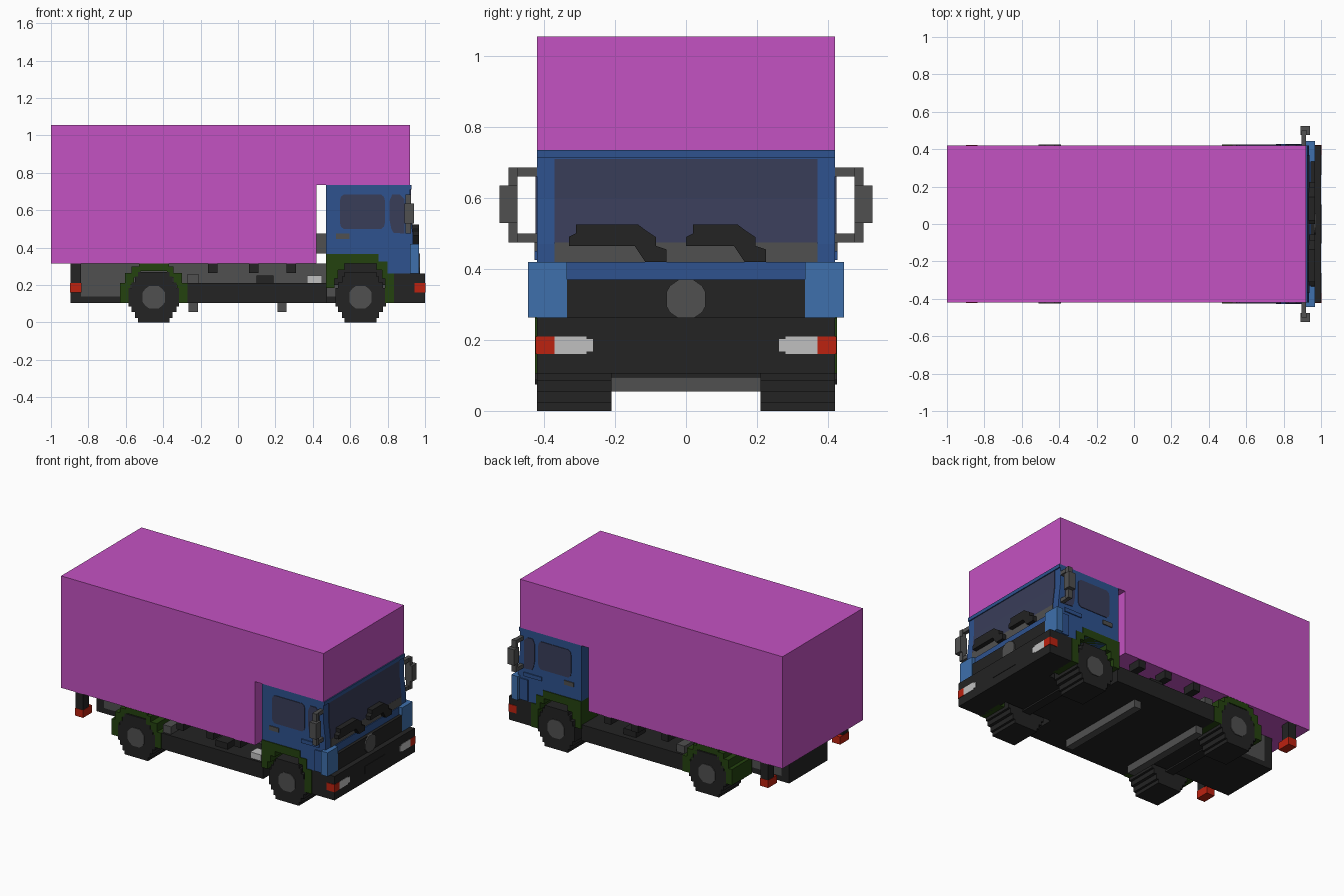
import bpy, bmesh

old = bpy.data.objects.get("Cube")
if old:
    bpy.data.objects.remove(old, do_unlink=True)


def material(name, rgb):
    lin = [((c / 255 + 0.055) / 1.055) ** 2.4 for c in rgb] + [1.0]
    m = bpy.data.materials.new(name)
    m.use_nodes = True
    m.diffuse_color = lin
    m.node_tree.nodes["Principled BSDF"].inputs["Base Color"].default_value = lin
    return m


MAGENTA = material("cargo magenta", (196, 82, 194))
BLUE = material("cab blue", (46, 82, 142))
SKY = material("corner light blue", (62, 112, 172))
GLASS = material("tinted glass", (57, 61, 89))
BLACK = material("black", (35, 35, 35))
GRAY = material("gray", (80, 80, 80))
GREEN = material("fender green", (36, 66, 15))
RED = material("lamp red", (188, 34, 16))
WHITE = material("lamp white", (192, 192, 192))


def prism(name, pts, axis, a, b, mat):
    """Extrude an outline: (x, z) points along y, or (y, z) points along x."""
    bm = bmesh.new()
    rings = []
    for d in (a, b):
        rings.append([bm.verts.new((u, d, v) if axis == "y" else (d, u, v)) for u, v in pts])
    n = len(pts)
    bm.faces.new(rings[0])
    bm.faces.new(rings[1])
    for i in range(n):
        j = (i + 1) % n
        bm.faces.new((rings[0][i], rings[0][j], rings[1][j], rings[1][i]))
    bmesh.ops.recalc_face_normals(bm, faces=bm.faces)
    me = bpy.data.meshes.new(name)
    bm.to_mesh(me)
    bm.free()
    me.materials.append(mat)
    ob = bpy.data.objects.new(name, me)
    bpy.context.collection.objects.link(ob)
    return ob


def box(name, x0, x1, y0, y1, z0, z1, mat):
    return prism(name, [(x0, z0), (x1, z0), (x1, z1), (x0, z1)], "y", y0, y1, mat)


def stepped(cx, cz, quarter):
    """Mirror a quarter outline of stair points into a full closed outline."""
    q = list(quarter)
    r = q[::-1]
    return ([(cx + u, cz + v) for u, v in q] + [(cx - u, cz + v) for u, v in r]
            + [(cx - u, cz - v) for u, v in q] + [(cx + u, cz - v) for u, v in r])


# Cargo body with the overhang above the cab
prism("cargo_box", [(-1, .315), (.42, .315), (.42, .735), (.92, .735), (.92, 1.055), (-1, 1.055)],
      "y", -.42, .42, MAGENTA)

# Cab shell
prism("cab", [(.47, .315), (.80, .315), (.80, .262), (.935, .262), (.935, .47),
              (.92, .60), (.92, .735), (.47, .735)], "y", -.42, .42, BLUE)
box("cab_front_band", .93, .945, -.335, .335, .37, .42, BLUE)
prism("roof_lip", [(.918, .712), (.928, .712), (.928, .735), (.918, .735)], "y", -.42, .42, BLUE)

# Windscreen, lower strip and wipers
prism("windscreen", [(.925, .475), (.938, .475), (.924, .60), (.924, .71), (.91, .71), (.91, .60)],
      "y", -.37, .37, GLASS)
box("cowl_strip", .92, .939, -.37, .37, .42, .475, GRAY)
for i, y in enumerate((-.33, -.08)):
    start = y if i == 0 else 0
    length = .275 if i == 0 else .225
    end = start + length
    prism(f"wiper_{i + 1}",
          [(start, .465), (end - .09, .465), (end - .06, .42), (end, .42), (end, .455),
           (end - .03, .465), (end - .03, .49), (end - .06, .51), (end - .08, .525),
           (start + .02, .525), (start + .02, .50), (start, .49)], "x", .93, .968, BLACK)

# Grille, round badge plate and bumper
box("grille", .93, .965, -.335, .335, .26, .37, BLACK)
prism("grille_disc", stepped(0, .315, [(.055, .02), (.045, .038), (.02, .055)]), "x", .96, .973, GRAY)
box("bumper", .82, 1.0, -.42, .42, .105, .263, BLACK)
box("number_plate_panel", .995, 1.003, -.105, .105, .16, .21, BLACK)

Q_TYRE = [(.135, .05), (.12, .05), (.12, .08), (.10, .08), (.10, .112), (.085, .112), (.085, .135)]
Q_HUB = [(.06, .025), (.045, .045), (.025, .06)]
PANE = [(.12, .06), (.115, .08), (.10, .092)]

for s, side in ((-1, "right"), (1, "left")):
    def sbox(name, x0, x1, y0, y1, z0, z1, mat):
        return box(f"{side}_{name}", x0, x1, s * y0, s * y1, z0, z1, mat)

    def sprism(name, pts, y0, y1, mat):
        return prism(f"{side}_{name}", pts, "y", s * y0, s * y1, mat)

    # Corner panels, headlamps and markers
    sbox("corner_panel", .92, .967, .335, .445, .263, .42, SKY)
    sbox("headlamp", .99, 1.002, .28, .37, .16, .21, WHITE)
    sbox("headlamp_inner", .99, 1.002, .262, .28, .167, .203, WHITE)
    sbox("indicator", .945, 1.003, .37, .423, .16, .21, RED)

    # Door windows, handle and trim ribs
    sprism("door_window", stepped(.665, .592, PANE), .415, .424, GLASS)
    sprism("quarter_window", [(.82, .50), (.83, .48), (.89, .475), (.89, .66), (.865, .685),
                              (.825, .685), (.81, .65), (.81, .55)], .415, .424, GLASS)
    sbox("door_handle", .525, .595, .415, .426, .447, .475, GRAY)
    sbox("door_rib", .76, .89, .415, .427, .425, .45, BLUE)
    sbox("side_rib", .86, .925, .415, .427, .265, .405, BLUE)

    # Mirror with its bracket
    for nm, z in (("lower", .475), ("upper", .66)):
        sbox(f"mirror_{nm}_arm", .895, .92, .415, .50, z, z + .025, GRAY)
    sbox("mirror_stem", .895, .925, .475, .50, .475, .685, GRAY)
    sbox("mirror_head", .89, .94, .475, .525, .53, .635, GRAY)

    # Wheels and hubs
    for nm, x in (("front", .655), ("rear", -.45)):
        sprism(f"{nm}_tyre", stepped(x, .135, Q_TYRE), .21, .42, BLACK)
        sprism(f"{nm}_hub", stepped(x, .135, Q_HUB), .40, .425, GRAY)

    # Stepped fenders
    sprism("front_fender", [(.47, .185), (.515, .185), (.515, .235), (.535, .235), (.535, .28),
                            (.57, .28), (.57, .315), (.74, .315), (.74, .28), (.77, .28),
                            (.77, .235), (.785, .235), (.785, .105), (.835, .105), (.835, .262),
                            (.80, .262), (.80, .325), (.75, .325), (.75, .367), (.47, .367)],
           .25, .425, GREEN)
    sprism("rear_fender", [(-.63, .105), (-.575, .105), (-.575, .20), (-.555, .20), (-.555, .24),
                           (-.52, .24), (-.52, .275), (-.38, .275), (-.38, .24), (-.345, .24),
                           (-.345, .20), (-.325, .20), (-.325, .105), (-.27, .105), (-.27, .21),
                           (-.30, .21), (-.30, .265), (-.345, .265), (-.345, .3), (-.37, .3),
                           (-.37, .314), (-.53, .314), (-.53, .3), (-.57, .3), (-.57, .265),
                           (-.605, .265), (-.605, .21), (-.63, .21)], .21, .42, GREEN)
    sprism("front_well", [(.50, .2), (.81, .2), (.81, .33), (.50, .33)], .2, .27, BLACK)

    # Cargo floor brackets and chassis fittings
    for i, x in enumerate((-.16, .06, .26)):
        sbox(f"floor_bracket_{i + 1}", x, x + .05, .33, .415, .265, .315, BLACK)
    sbox("gray_tank", -.27, -.21, .30, .40, .205, .26, GRAY)
    sbox("battery_box", .10, .19, .28, .38, .205, .25, BLACK)
    sbox("rear_lamp_post", -.895, -.84, .36, .42, .20, .315, BLACK)
    sbox("rear_lamp", -.897, -.838, .33, .422, .16, .21, RED)

box("air_tank", .37, .45, -.40, -.33, .21, .25, WHITE)
box("air_intake", .42, .47, -.2, .2, .37, .475, GRAY)

# Chassis
box("chassis_frame", -.84, .80, -.2, .2, .14, .315, GRAY)
box("chassis_floor", -.895, .85, -.2, .2, .105, .14, BLACK)
box("rear_crossmember", -.895, -.84, -.2, .2, .14, .315, BLACK)
box("side_skirts", -.27, .475, -.415, .415, .105, .21, BLACK)
for i, x in enumerate((-.265, .21)):
    box(f"crossbar_{i + 1}", x, x + .05, -.315, .315, .055, .108, GRAY)
for nm, x in (("front", .655), ("rear", -.45)):
    box(f"{nm}_axle", x - .03, x + .03, -.25, .25, .095, .16, BLACK)
